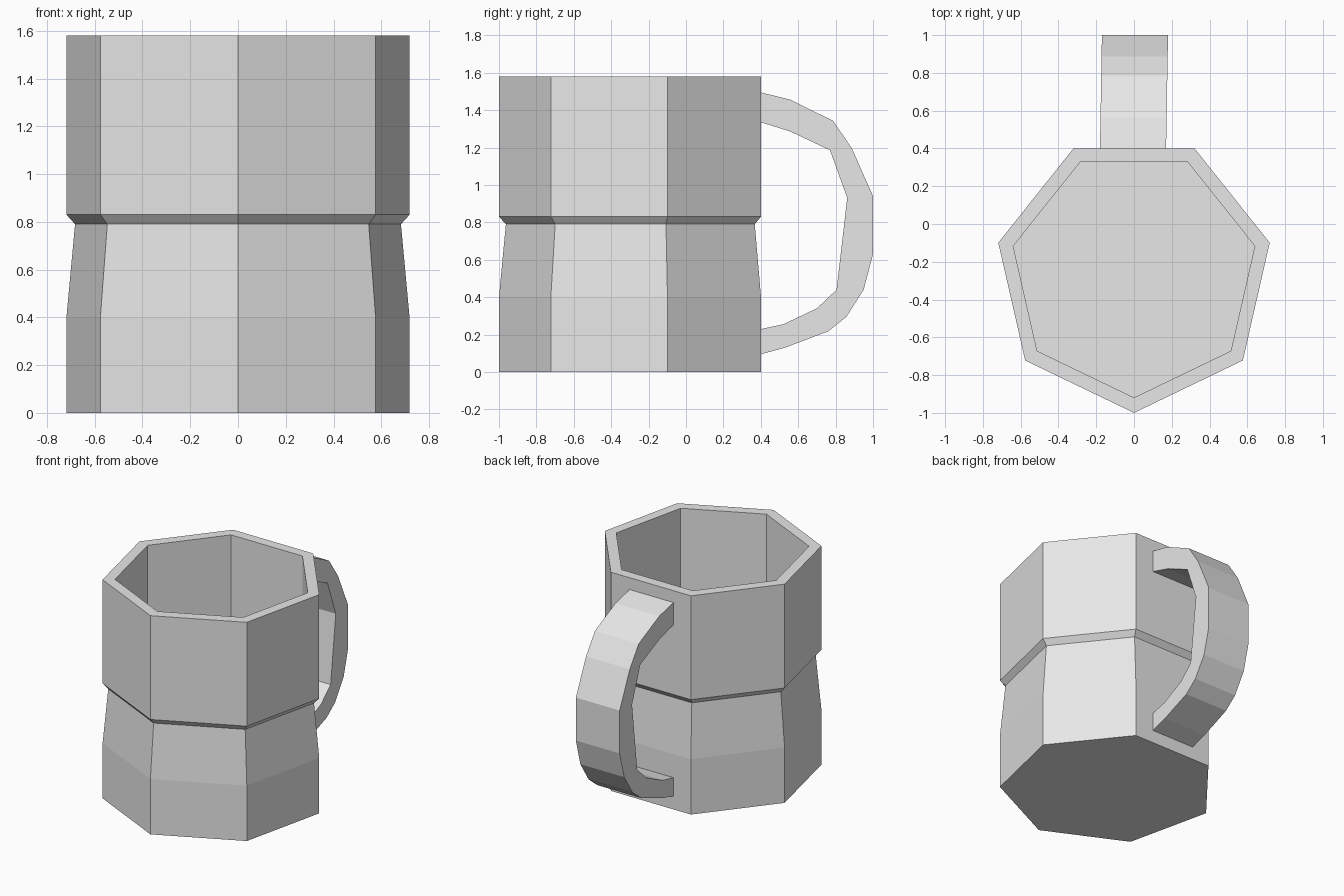
import bpy, bmesh, math

cube = bpy.data.objects.get("Cube")
if cube:
    bpy.data.objects.remove(cube, do_unlink=True)

SIDES = 7
CENTRE_Y = -0.263

grey = bpy.data.materials.new("light_grey")
grey.use_nodes = True
grey.diffuse_color = (0.8, 0.8, 0.8, 1)
grey.node_tree.nodes["Principled BSDF"].inputs["Base Color"].default_value = (0.8, 0.8, 0.8, 1)


def finish(name, bm):
    bmesh.ops.recalc_face_normals(bm, faces=bm.faces)
    mesh = bpy.data.meshes.new(name)
    bm.to_mesh(mesh)
    bm.free()
    mesh.materials.append(grey)
    obj = bpy.data.objects.new(name, mesh)
    bpy.context.collection.objects.link(obj)
    return obj


def ring(bm, radius, z):
    angles = [-math.pi / 2 + i * math.tau / SIDES for i in range(SIDES)]
    return [bm.verts.new((radius * math.cos(a), CENTRE_Y + radius * math.sin(a), z))
            for a in angles]


# Mug body: seven-sided rings up the outside, over the rim and down the inside
bm = bmesh.new()
profile = [(0.737, 0), (0.737, 0.4), (0.7, 0.79), (0.737, 0.83),
           (0.737, 1.58), (0.656, 1.58), (0.656, 0.08)]
rings = [ring(bm, r, z) for r, z in profile]
for low, high in zip(rings, rings[1:]):
    for i in range(SIDES):
        j = (i + 1) % SIDES
        bm.faces.new((low[i], low[j], high[j], high[i]))
bm.faces.new(rings[0])
bm.faces.new(rings[-1])
finish("mug_body", bm)

# Handle: C-shaped side outline extruded across its width
outer = [(0.39, 1.497), (0.56, 1.455), (0.787, 1.342), (0.887, 1.195), (1.0, 0.94),
         (1.0, 0.63), (0.95, 0.44), (0.857, 0.294), (0.76, 0.217), (0.53, 0.13), (0.39, 0.092)]
inner = [(0.39, 0.227), (0.52, 0.255), (0.7, 0.34), (0.805, 0.44),
         (0.862, 0.93), (0.77, 1.185), (0.56, 1.285), (0.39, 1.338)]
bm = bmesh.new()
side = bm.faces.new([bm.verts.new((-0.175, y, z)) for y, z in outer + inner])
grown = bmesh.ops.extrude_face_region(bm, geom=[side], use_keep_orig=True)
bmesh.ops.translate(bm, vec=(0.35, 0, 0),
                    verts=[g for g in grown["geom"] if isinstance(g, bmesh.types.BMVert)])
# Slight sideways lean of the handle
for v in bm.verts:
    v.co.x += 0.017 * (v.co.y - 0.7)
finish("handle", bm)
